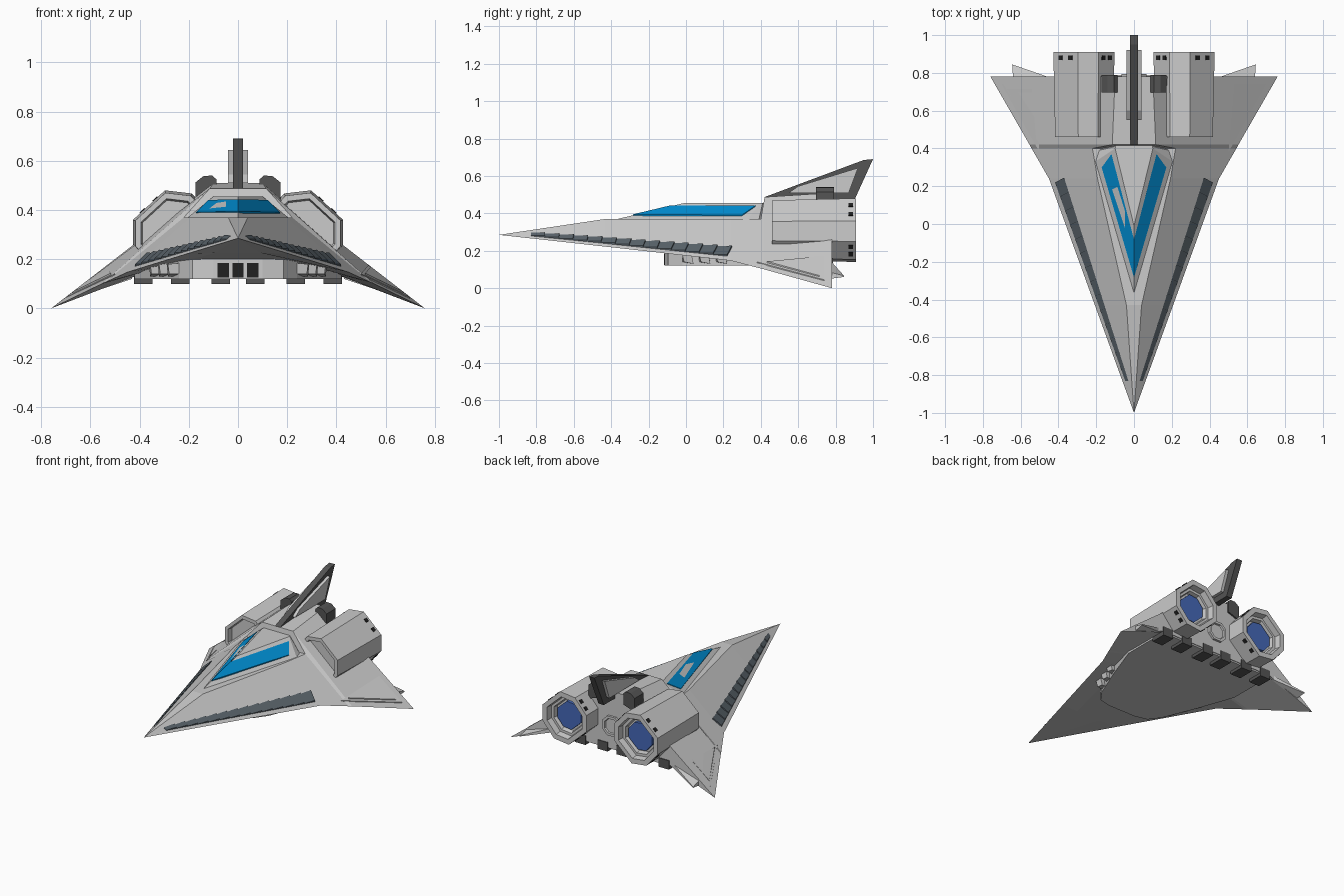
import bpy, bmesh
from mathutils import Vector
from mathutils.bvhtree import BVHTree

if "Cube" in bpy.data.objects:
    bpy.data.objects.remove(bpy.data.objects["Cube"])


def material(name, r, g, b):
    m = bpy.data.materials.new(name)
    m.diffuse_color = (r, g, b, 1)
    m.use_nodes = True
    m.node_tree.nodes["Principled BSDF"].inputs["Base Color"].default_value = m.diffuse_color
    return m


DARK = material("dark_grey", 0.09, 0.09, 0.09)
BLACK = material("black", 0.015, 0.015, 0.015)
SLATE = material("slate", 0.10, 0.125, 0.145)
GLASS = material("glass_blue", 0.0, 0.27, 0.65)
GLOW = material("engine_blue", 0.06, 0.14, 0.48)


def part(name, lofts, mat=None, mirror=True):
    """One object from lofts; each loft is a list of rings, capped at both ends."""
    bm = bmesh.new()
    for rings in lofts:
        vs = [[bm.verts.new(p) for p in ring] for ring in rings]
        n = len(vs[0])
        for a, b in zip(vs, vs[1:]):
            for i in range(n):
                j = (i + 1) % n
                bm.faces.new((a[i], a[j], b[j], b[i]))
        bm.faces.new(vs[0])
        bm.faces.new(vs[-1])
    bmesh.ops.remove_doubles(bm, verts=bm.verts, dist=1e-5)
    bmesh.ops.recalc_face_normals(bm, faces=bm.faces)
    me = bpy.data.meshes.new(name)
    bm.to_mesh(me)
    ob = bpy.data.objects.new(name, me)
    bpy.context.collection.objects.link(ob)
    if mat:
        me.materials.append(mat)
    if mirror:
        ob.modifiers.new("mirror", "MIRROR").use_mirror_merge = False
    return ob, bm


def box(x0, x1, y0, y1, z0, z1):
    return [[(x0, y0, z), (x1, y0, z), (x1, y1, z), (x0, y1, z)] for z in (z0, z1)]


def along_y(profile, *ys):
    return [[(x, y, z) for x, z in profile] for y in ys]


def along_x(profile, x0, x1):
    return [[(x, y, z) for y, z in profile] for x in (x0, x1)]


def both(pts):
    """Close a half outline by mirroring it in x."""
    return pts + [(-p[0], *p[1:]) for p in reversed(pts)]


# Hull: sections of underside edge, wing edge and deck edge
sections = [
    (-1.0, (0, .285), (0, .285), (0, .285)),
    (-0.43, (.09, .226), (.207, .222), (.04, .37)),
    (0.24, (.30, .172), (.45, .147), (.193, .37)),
    (0.40, (.35, .157), (.542, .105), (.22, .37)),
    (0.42, (.36, .155), (.553, .10), (.115, .487)),
    (0.78, (.42, .13), (.76, 0), (.10, .51)),
]
hull, hull_bm = part("hull", [[both([(x, y, z) for x, z in pts]) for y, *pts in sections]], mirror=False)
tree = BVHTree.FromBMesh(hull_bm)


def patch(pts, lifts):
    """Thin slab lying on the upper hull surface."""
    low, top = [], []
    for (x, y), lift in zip(pts, lifts):
        z = tree.ray_cast(Vector((x, y, 2)), Vector((0, 0, -1)))[0].z
        low.append((x, y, z - .01))
        top.append((x, y, z + lift))
    return [low, top]


# Louvred strips along the leading edges
N = 14
inner, outer = [Vector((.03, -.83)), Vector((.37, .245))], [Vector((.047, -.83)), Vector((.418, .22))]
slats = []
for i in range(N):
    t, u = i / N, (i + 1) / N
    quad = [inner[0].lerp(inner[1], t), outer[0].lerp(outer[1], t),
            outer[0].lerp(outer[1], u), inner[0].lerp(inner[1], u)]
    slats.append(patch(quad, (.002, .002, .010, .010)))
part("leading_edge_louvres", slats, SLATE)

# Raised wing panels: border and inner plate
tri = [Vector((.70, .74)), Vector((.53, .74)), Vector((.50, .38))]
mid = sum(tri, Vector((0, 0))) / 3
part("wing_panel_border", [patch(tri, (.005,) * 3)])
part("wing_panel", [patch([mid.lerp(p, .78) for p in tri], (.011,) * 3)])

# Trailing wing flaps
part("wing_flap", [[[(.43, .77, .15), (.64, .77, .085), (.645, .845, .066)],
                    [(.43, .77, .12), (.64, .77, .05), (.645, .845, .06)]]])

# Canopy body with sloping sides, and glass strips set on them
A, B = Vector((0, -.37, .369)), Vector((.205, .33, .369))
C, D = Vector((.10, .40, .455)), Vector((0, -.01, .455))
part("canopy", [[both([A, B, (.185, .39, .369), (.13, .42, .369)]),
                 both([D, C, (.098, .41, .455), (.09, .42, .455)])]], mirror=False)


def on_canopy(u, v):
    return A.lerp(B, u).lerp(D.lerp(C, u), v)


strip = [on_canopy(0, .24), on_canopy(.93, .20), on_canopy(.97, .78), on_canopy(0, .8)]
part("canopy_glass", [[[p - Vector((0, 0, .01)) for p in strip],
                       [p + Vector((0, 0, .005)) for p in strip]]], GLASS)

# Engine nacelles: tilted octagons with a recessed front and exhaust
octa = [Vector(p) for p in ((.187, .467), (.297, .48), (.427, .36), (.427, .25),
                            (.343, .153), (.233, .14), (.103, .26), (.103, .37))]
centre = sum(octa, Vector((0, 0))) / 8


def octagon(s, y):
    return [(p.x, y, p.y) for p in (centre.lerp(q, s) for q in octa)]


part("engine_nacelle", [[octagon(s, y) for s, y in (
    (.76, .49), (.80, .46), (.94, .46), (1, .91), (.80, .91), (.76, .87), (.66, .87), (.62, .84))]])
part("engine_glow", [[octagon(.54, .83), octagon(.54, .862)]], GLOW)

# Small square ports near the nacelle rims
ports = []
for i in (1, 3, 5, 7):
    a, b = octa[i], octa[(i + 1) % 8]
    d = (b - a).normalized()
    n = Vector((d.y, -d.x))
    for t in (.3, .7):
        p = a.lerp(b, t)
        ring = [p + d * .013 * s + n * .004 * r for s, r in ((-1, -1), (1, -1), (1, 1), (-1, 1))]
        ports.append(along_y(ring, .868, .893))
part("nacelle_ports", ports, BLACK)

# Central rear thruster
ring8 = [(.065, .03), (.03, .065), (-.03, .065), (-.065, .03),
         (-.065, -.03), (-.03, -.065), (.03, -.065), (.065, -.03)]
part("centre_thruster", [[[(x * s, y, .28 + z * s) for x, z in ring8] for s, y in (
    (1, .76), (1, .795), (.75, .795), (.7, .785))]], mirror=False)

# Tail fin with thicker side panels
part("tail_fin", [along_x([(.42, .47), (.42, .487), (.95, .685), (1.0, .69), (.90, .47)], -.02, .02)],
     DARK, mirror=False)
part("tail_fin_panel", [along_x([(.55, .51), (.60, .545), (.92, .643), (.87, .51)], -.04, .04)], mirror=False)

# Small thrusters either side of the fin
part("deck_thruster", [along_y([(.088, .45), (.088, .525), (.105, .54), (.14, .538), (.172, .513), (.172, .42)],
                               .695, .79)], DARK)

# Flat belly with rounded front
plan = [(.10, -.115), (.185, -.095), (.24, -.02), (.33, .20), (.42, .45), (.42, .775)]
part("belly", [[both([(x, y, z) for x, y in plan]) for z in (.12, .20)]], mirror=False)

# Belly intakes: three in front, side louvres, and rear blocks
part("front_intakes", [box(x - .023, x + .023, -.118, -.10, .125, .185) for x in (-.06, 0, .06)],
     BLACK, mirror=False)
side = []
for i in range(3):
    x, y = .225 + i * .036, -.02 + i * .09
    side.append([[(x, y, .14), (x + .055, y + .01, .14), (x + .06, y + .06, .13), (x, y + .06, .13)],
                 [(x, y, .185), (x + .06, y, .18), (x + .065, y + .05, .18), (x, y + .05, .185)]])
part("side_intake_louvres", side)
part("rear_blocks", [box(x - .038, x + .038, .68, .785, .10, .16) for x in (.07, .235, .385)], DARK)
